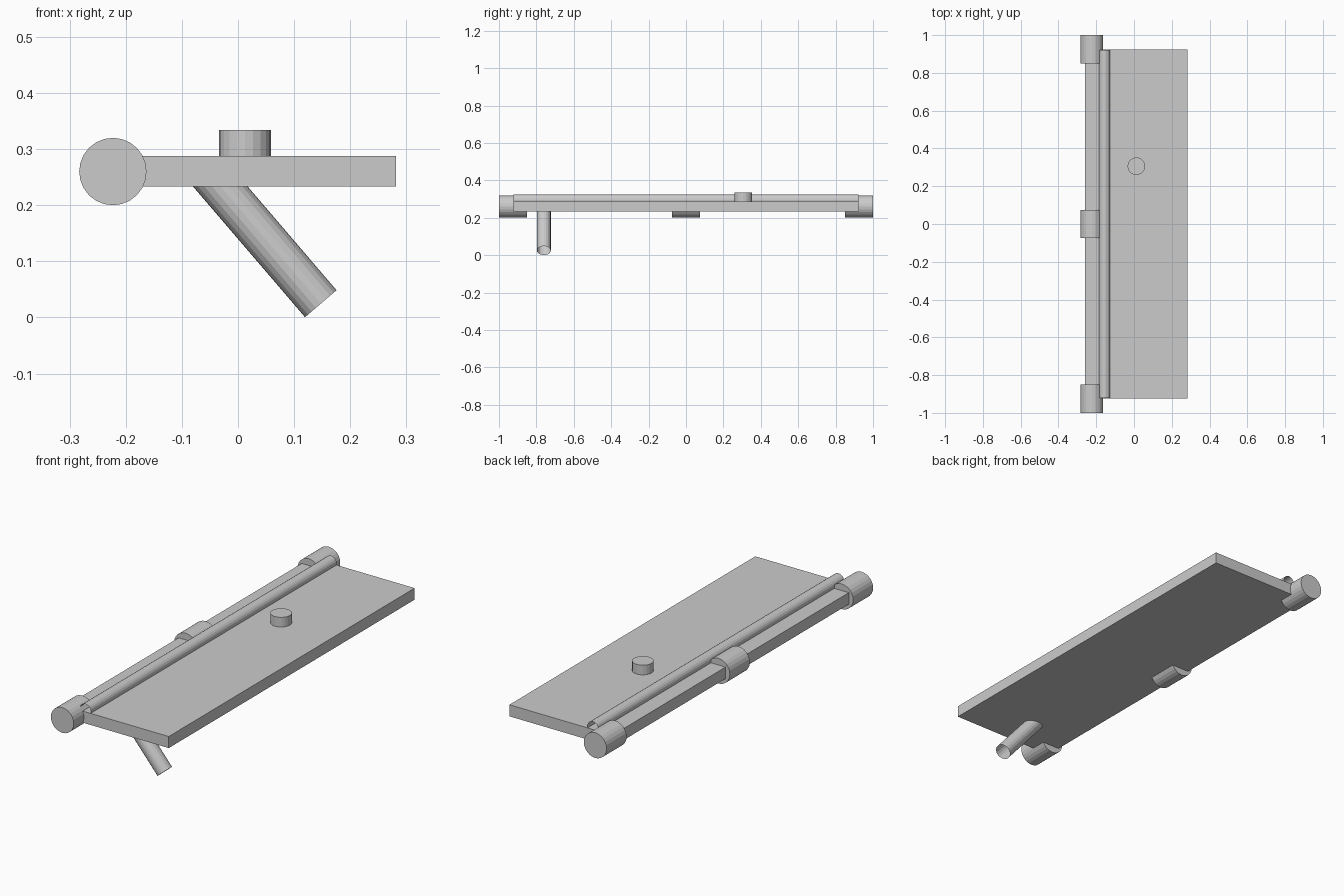
import bpy
from mathutils import Vector

if "Cube" in bpy.data.objects:
    bpy.data.objects.remove(bpy.data.objects["Cube"])


def tube(name, start, end, radius, sides, capped=True):
    """Flat-shaded cylinder running from start to end."""
    a, b = Vector(start), Vector(end)
    axis = b - a
    bpy.ops.mesh.primitive_cylinder_add(
        vertices=sides, radius=radius, depth=axis.length,
        end_fill_type='NGON' if capped else 'NOTHING',
        location=(a + b) / 2,
        rotation=axis.to_track_quat('Z', 'Y').to_euler())
    obj = bpy.context.object
    obj.name = name
    return obj


# Flat panel
x0, x1, z0, z1 = -0.26, 0.282, 0.233, 0.288
bpy.ops.mesh.primitive_cube_add(size=1, location=((x0 + x1) / 2, 0, (z0 + z1) / 2))
panel = bpy.context.object
panel.name = "panel"
panel.scale = (x1 - x0, 1.845, z1 - z0)
bpy.ops.object.transform_apply(location=False, rotation=False, scale=True)

# Three hinge barrels along the left edge
for name, y in (("front_hinge", -0.925), ("middle_hinge", 0), ("back_hinge", 0.925)):
    tube(name, (-0.223, y - 0.075, 0.26), (-0.223, y + 0.075, 0.26), 0.06, 24)

# Open-ended rod lying along the panel beside the hinges
tube("rod", (-0.156, -0.922, 0.296), (-0.156, 0.922, 0.296), 0.029, 20, capped=False)

# Round knob on top
tube("knob", (0.0125, 0.306, 0.26), (0.0125, 0.306, 0.334), 0.0465, 20)

# Slanted hollow handle below the panel
tube("slanted_handle", (0.1475, -0.76, 0.0245), (-0.056, -0.76, 0.262), 0.037, 20, capped=False)
